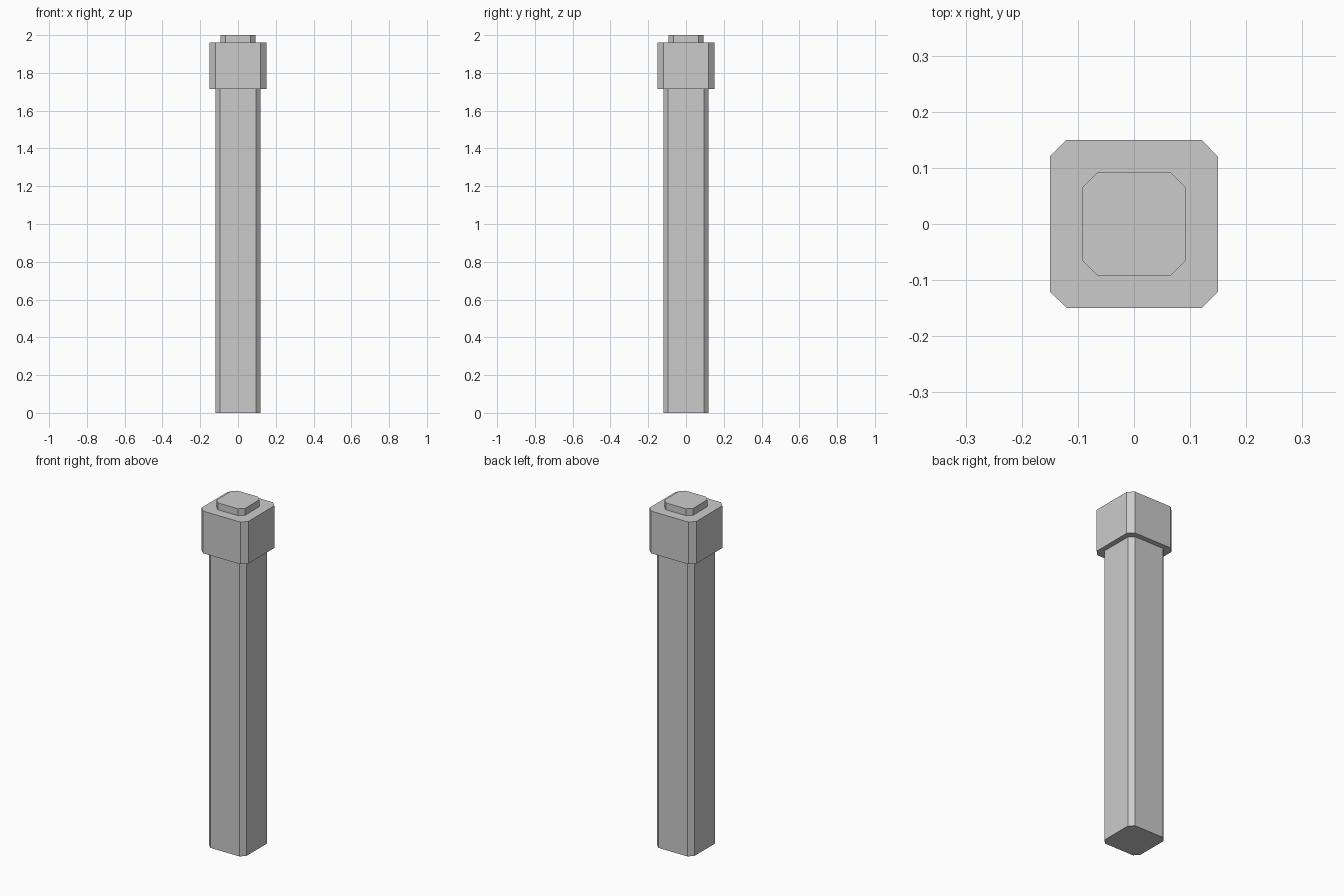
import bpy
import bmesh

if "Cube" in bpy.data.objects:
    bpy.data.objects.remove(bpy.data.objects["Cube"], do_unlink=True)

# One plain grey for the whole post
GREY = (0.6, 0.6, 0.6, 1.0)
grey = bpy.data.materials.new("light_grey")
grey.use_nodes = True
grey.diffuse_color = GREY
grey.node_tree.nodes["Principled BSDF"].inputs["Base Color"].default_value = GREY


def chamfered_block(name, half, cut, bottom, top):
    """Square block with its four upright corners cut flat."""
    inner = half - cut
    outline = []
    for sx, sy in ((1, 1), (-1, 1), (-1, -1), (1, -1)):
        corner = [(sx * half, sy * inner), (sx * inner, sy * half)]
        outline += corner if sx == sy else corner[::-1]

    bm = bmesh.new()
    base = bm.faces.new([bm.verts.new((x, y, bottom)) for x, y in outline])
    raised = bmesh.ops.extrude_face_region(bm, geom=[base], use_keep_orig=True)
    verts = [v for v in raised["geom"] if isinstance(v, bmesh.types.BMVert)]
    bmesh.ops.translate(bm, verts=verts, vec=(0, 0, top - bottom))
    bmesh.ops.recalc_face_normals(bm, faces=bm.faces)

    mesh = bpy.data.meshes.new(name)
    bm.to_mesh(mesh)
    bm.free()
    mesh.materials.append(grey)
    obj = bpy.data.objects.new(name, mesh)
    bpy.context.collection.objects.link(obj)
    return obj


# Stacked parts, from the ground up
chamfered_block("shaft", 0.12, 0.026, 0.0, 1.715)
chamfered_block("collar", 0.15, 0.03, 1.715, 1.96)
chamfered_block("top_cap", 0.092, 0.027, 1.96, 2.0)
